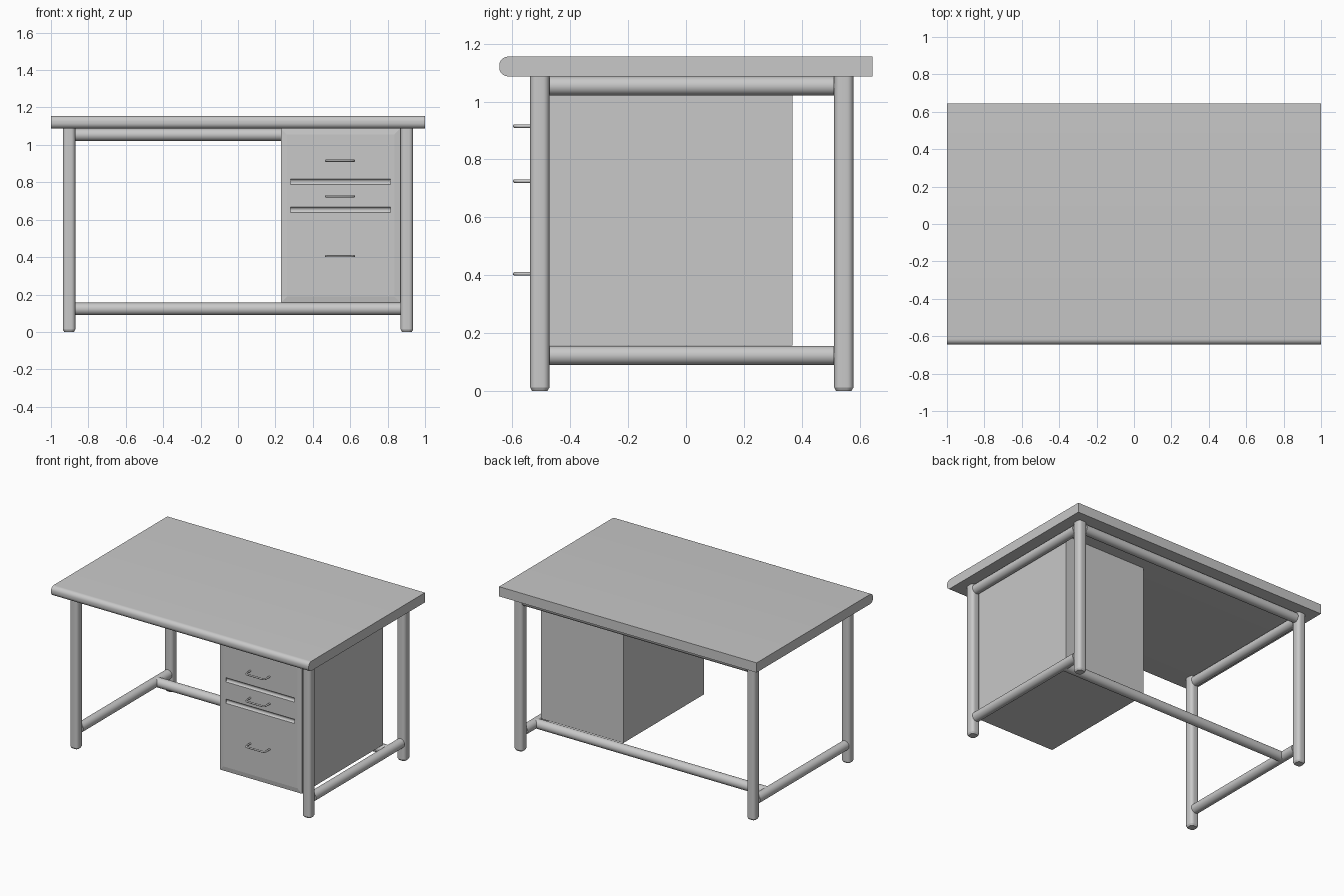
import bpy, bmesh, math
from mathutils import Matrix, Vector

cube = bpy.data.objects.get("Cube")
if cube:
    bpy.data.objects.remove(cube, do_unlink=True)

grey = bpy.data.materials.new("light_grey")
grey.use_nodes = True
grey.diffuse_color = (0.58, 0.58, 0.58, 1)
grey.node_tree.nodes["Principled BSDF"].inputs["Base Color"].default_value = (0.58, 0.58, 0.58, 1)


def add_object(name, bm, smooth=True):
    bmesh.ops.recalc_face_normals(bm, faces=bm.faces)
    mesh = bpy.data.meshes.new(name)
    bm.to_mesh(mesh)
    bm.free()
    mesh.materials.append(grey)
    obj = bpy.data.objects.new(name, mesh)
    bpy.context.collection.objects.link(obj)
    if smooth:
        bpy.ops.object.select_all(action='DESELECT')
        obj.select_set(True)
        bpy.context.view_layer.objects.active = obj
        bpy.ops.object.shade_smooth_by_angle(angle=math.radians(35))
    return obj


def box_mesh(low, high):
    bm = bmesh.new()
    low, high = Vector(low), Vector(high)
    size = high - low
    matrix = Matrix.Translation((low + high) / 2) @ Matrix.Diagonal((*size, 1))
    bmesh.ops.create_cube(bm, size=1, matrix=matrix)
    return bm


def bevel_edges(bm, rule, width, segments):
    edges = [e for e in bm.edges if rule(*[v.co for v in e.verts])]
    bmesh.ops.bevel(bm, geom=edges, offset=width, segments=segments,
                    profile=0.5, affect='EDGES')


def rod(name, start, end, radius):
    start, end = Vector(start), Vector(end)
    axis = end - start
    turn = axis.to_track_quat('Z', 'Y').to_matrix().to_4x4()
    bm = bmesh.new()
    bmesh.ops.create_cone(bm, cap_ends=True, segments=32, radius1=radius, radius2=radius,
                          depth=axis.length, matrix=Matrix.Translation((start + end) / 2) @ turn)
    return add_object(name, bm)


# Main dimensions
TUBE = 0.033
LEG_X, FRONT_Y, BACK_Y = 0.903, -0.505, 0.545
TOP_UNDER = 1.087
LOW_RAIL, HIGH_RAIL = 0.123, TOP_UNDER - TUBE

# Desktop with a rounded front edge
bm = box_mesh((-1, -0.645, TOP_UNDER), (1, 0.645, 1.155))
bevel_edges(bm, lambda a, b: a.y < 0 and b.y < 0 and abs(a.x - b.x) > 1, 0.03, 8)
add_object("desktop", bm)

# Rounded square legs with small tapered feet
for side, sx in (("left", 1), ("right", -1)):
    x = sx * LEG_X
    for place, y in (("front", FRONT_Y), ("back", BACK_Y)):
        for part, z0, z1 in (("leg", 0.012, TOP_UNDER), ("foot", 0, 0.012)):
            bm = box_mesh((x - TUBE, y - TUBE, z0), (x + TUBE, y + TUBE, z1))
            bevel_edges(bm, lambda a, b: abs(a.z - b.z) > 0.005, 0.022, 6)
            if part == "foot":
                for v in bm.verts:
                    if v.co.z < 0.006:
                        v.co.x = x + (v.co.x - x) * 0.8
                        v.co.y = y + (v.co.y - y) * 0.8
            add_object(f"{place}_{side}_{part}", bm)

    # Side rails
    for level, z in (("lower", LOW_RAIL), ("upper", HIGH_RAIL)):
        rod(f"{level}_{side}_rail", (x, FRONT_Y + TUBE, z), (x, BACK_Y - TUBE, z), TUBE)

# Long rails
rod("upper_back_rail", (-LEG_X + TUBE, BACK_Y, HIGH_RAIL), (LEG_X - TUBE, BACK_Y, HIGH_RAIL), TUBE)
rod("lower_stretcher", (-LEG_X, 0.38, LOW_RAIL), (LEG_X, 0.38, LOW_RAIL), TUBE)

# Drawer cabinet with a slightly raised front
FACE_Y = -0.53
bm = box_mesh((0.23, FACE_Y, 0.157), (0.868, 0.367, TOP_UNDER))
front = min(bm.faces, key=lambda f: f.calc_center_median().y)
bmesh.ops.inset_region(bm, faces=[front], thickness=0.045)
for v in front.verts:
    v.co.y -= 0.005
cabinet = add_object("drawer_cabinet", bm, smooth=False)

# Grooves between the drawers
for i, z in enumerate((0.652, 0.802)):
    cutter = rod(f"groove_cutter_{i + 1}", (0.28, FACE_Y - 0.011, z), (0.815, FACE_Y - 0.011, z), 0.016)
    cutter.hide_render = True
    cutter.hide_viewport = True
    cut = cabinet.modifiers.new("groove", 'BOOLEAN')
    cut.operation = 'DIFFERENCE'
    cut.solver = 'EXACT'
    cut.object = cutter

# Bent wire handles
for name, z in (("top", 0.915), ("middle", 0.725), ("bottom", 0.405)):
    curve = bpy.data.curves.new(f"{name}_drawer_handle", 'CURVE')
    curve.dimensions = '3D'
    curve.bevel_depth = 0.006
    curve.bevel_resolution = 3
    curve.use_fill_caps = True
    half, out, bend = 0.075, -0.592, 0.016
    points = [(-half, FACE_Y), (-half, out + bend), (-half + bend * 0.3, out + bend * 0.3),
              (-half + bend, out)]
    points += [(-px, py) for px, py in reversed(points)]
    spline = curve.splines.new('POLY')
    spline.points.add(len(points) - 1)
    for point, (px, py) in zip(spline.points, points):
        point.co = (0.545 + px, py, z, 1)
    curve.materials.append(grey)
    bpy.context.collection.objects.link(bpy.data.objects.new(curve.name, curve))
